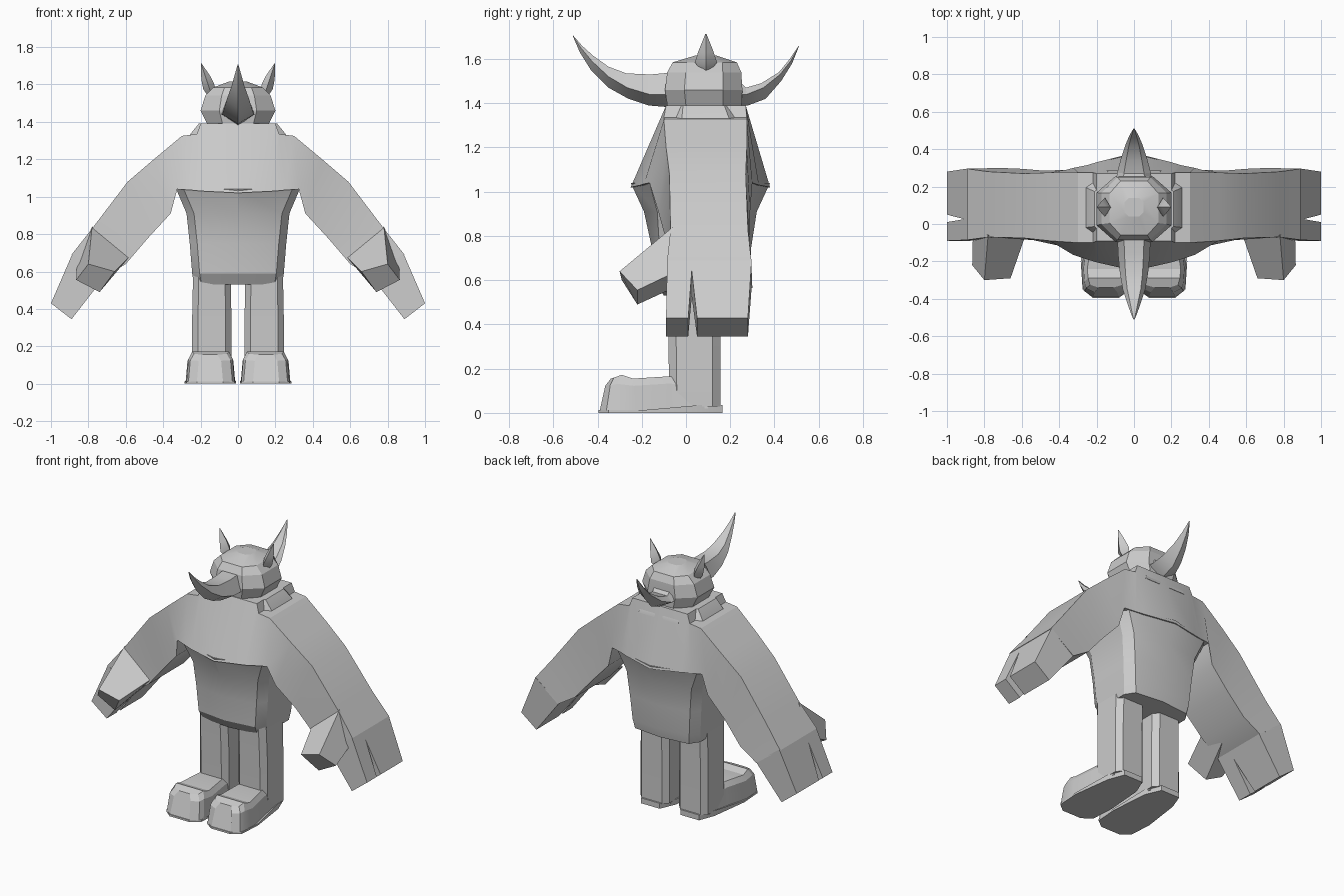
import bpy, bmesh, math

hide = bpy.data.materials.new("grey_hide")
hide.diffuse_color = (0.6, 0.6, 0.6, 1)


def loft(name, rings, mirror=False, open_start=False, angle=25):
    """Skin a list of equal-length point rings, cap the ends, mirror over x if asked."""
    bm = bmesh.new()
    vs = [[bm.verts.new(p) for p in r] for r in rings]
    n = len(rings[0])
    for a, b in zip(vs, vs[1:]):
        for i in range(n):
            j = (i + 1) % n
            bm.faces.new((a[i], a[j], b[j], b[i]))
    if not open_start:
        bm.faces.new(vs[0][::-1])
    bm.faces.new(vs[-1])
    bmesh.ops.remove_doubles(bm, verts=bm.verts, dist=0.0005)
    if mirror:
        geom = bmesh.ops.duplicate(bm, geom=bm.verts[:] + bm.edges[:] + bm.faces[:])["geom"]
        for v in [g for g in geom if isinstance(g, bmesh.types.BMVert)]:
            v.co.x = -v.co.x
        bmesh.ops.remove_doubles(bm, verts=bm.verts, dist=0.0005)
    bmesh.ops.recalc_face_normals(bm, faces=bm.faces)
    me = bpy.data.meshes.new(name)
    bm.to_mesh(me)
    bm.free()
    me.materials.append(hide)
    ob = bpy.data.objects.new(name, me)
    bpy.context.collection.objects.link(ob)
    bpy.context.view_layer.objects.active = ob
    ob.select_set(True)
    bpy.ops.object.shade_smooth_by_angle(angle=math.radians(angle))
    ob.select_set(False)
    return ob


def slab(tx, tz, bx, bz, yft, ybt, yfb, ybb):
    """Four-cornered limb section: upper edge, lower edge and their depths."""
    return [(tx, yft, tz), (tx, ybt, tz), (bx, ybb, bz), (bx, yfb, bz)]


def oct_ring(z, x0, x1, y0, y1, c=0.3):
    """Chamfered rectangle at height z."""
    dx, dy = (x1 - x0) * c / 2, (y1 - y0) * c / 2
    return [(x0 + dx, y0, z), (x1 - dx, y0, z), (x1, y0 + dy, z), (x1, y1 - dy, z),
            (x1 - dx, y1, z), (x0 + dx, y1, z), (x0, y1 - dy, z), (x0, y0 + dy, z)]


# Chest running out into both arms
loft("chest_and_arms", [slab(*s) for s in (
    (0, 1.39, 0, 1.02, -.09, .27, -.25, .38),
    (.20, 1.39, .20, 1.03, -.09, .27, -.205, .33),
    (.22, 1.335, .25, 1.035, -.10, .275, -.19, .315),
    (.30, 1.325, .325, 1.04, -.10, .275, -.165, .30),
    (.45, 1.20, .36, .91, -.09, .275, -.125, .29),
    (.59, 1.08, .48, .78, -.075, .27, -.09, .285),
    (.78, .83, .60, .64, -.07, .28, -.075, .295),
    (.89, .69, .72, .565, -.085, .295, -.08, .30))], mirror=True, open_start=True, angle=30)

# Two finger groups with a slit between them
for name, r0, r1, t0, t1 in (("front_fingers", -.085, .03, -.09, .01),
                             ("rear_fingers", .02, .297, .05, .28)):
    loft(name, [slab(.885, .695, .715, .57, r0, r1, r0, r1),
                slab(1.0, .43, .89, .345, t0, t1, t0, t1)], mirror=True)

# Thumb
loft("thumb", [
    [(.78, -.06, .84), (.58, -.06, .68), (.66, .02, .60), (.86, .0, .66)],
    [(.80, -.30, .64), (.66, -.29, .60), (.74, -.22, .49), (.865, -.22, .555)]], mirror=True)

# Belly and hips
loft("belly", [
    [(0, f, z), (x - .04, fc, z), (x, fc + .06, z), (x, bc - .06, z), (x - .04, bc, z), (0, b, z),
     (-x + .04, bc, z), (-x, bc - .06, z), (-x, fc + .06, z), (-x + .04, fc, z)]
    for z, x, f, fc, bc, b in (
        (1.04, .33, -.25, -.165, .30, .38), (.91, .275, -.19, -.13, .28, .32),
        (.75, .258, -.155, -.12, .27, .295), (.59, .245, -.14, -.115, .26, .285),
        (.53, .235, -.10, -.08, .25, .27))])

# Collar round the neck
loft("collar", [oct_ring(1.315, -.265, .265, -.11, .285, .45),
                oct_ring(1.335, -.255, .255, -.105, .28, .45),
                oct_ring(1.39, -.21, .21, -.09, .25, .45)], angle=15)

# Head
head = loft("head", [
    oct_ring(1.36, -.15, .15, -.08, .25, .5), oct_ring(1.46, -.20, .20, -.095, .255, .5),
    oct_ring(1.54, -.175, .175, -.085, .25, .5), oct_ring(1.585, -.13, .13, -.06, .23, .45),
    oct_ring(1.615, -.05, .05, .04, .14, .45)], angle=15)


# Curved horns: y, underside, ridge height, top, half width
def horn(name, stations):
    loft(name, [[(0, y0, zb), (w, (y0 + y1) / 2, zm), (w * .6, y1, zt),
                 (-w * .6, y1, zt), (-w, (y0 + y1) / 2, zm)]
                for y0, y1, zb, zm, zt, w in stations], angle=30)


horn("front_horn", [(-.05, -.05, 1.38, 1.44, 1.54, .09), (-.17, -.16, 1.39, 1.44, 1.53, .085),
                    (-.26, -.27, 1.42, 1.47, 1.535, .075), (-.35, -.35, 1.47, 1.52, 1.565, .06),
                    (-.43, -.42, 1.55, 1.59, 1.615, .035), (-.48, -.47, 1.63, 1.65, 1.66, .018),
                    (-.51, -.51, 1.70, 1.703, 1.706, .003)])
horn("rear_horn", [(.20, .20, 1.38, 1.44, 1.55, .10), (.28, .27, 1.39, 1.44, 1.47, .09),
                   (.36, .34, 1.42, 1.47, 1.49, .07), (.43, .42, 1.50, 1.53, 1.54, .045),
                   (.48, .465, 1.58, 1.59, 1.595, .025), (.51, .51, 1.655, 1.657, 1.66, .003)])

# Leaf-shaped ears, leaning outwards
loft("ear", [[(x - t, .09, z + t * .4), (x, .09 - w, z), (x + t, .09, z - t * .4), (x, .09 + w, z)]
             for x, z, t, w in ((.14, 1.545, .02, .02), (.155, 1.585, .03, .05),
                                (.172, 1.635, .024, .034), (.197, 1.712, .002, .003))],
     mirror=True, angle=40)

# Legs
loft("leg", [oct_ring(.03, .035, .245, -.075, .155, .3), oct_ring(.35, .035, .245, -.08, .155, .3),
             oct_ring(.60, .04, .24, -.09, .16, .3)], mirror=True)


# Feet: sections from heel to toe, half width, floor and top
def foot_ring(y, yt, x0, x1, z0, z1):
    c = .03
    return [(x0, y, z0), (x1, y, z0), (x1 - .01, (y + yt) / 2, (z0 + z1) / 2 + .04),
            (x1 - c, yt, z1), (x0 + c, yt, z1), (x0 + .01, (y + yt) / 2, (z0 + z1) / 2 + .04)]


loft("foot", [foot_ring(*s) for s in (
    (.10, .05, .04, .24, .02, .15), (-.08, -.08, .03, .255, .02, .165),
    (-.23, -.24, .015, .28, .01, .155), (-.33, -.29, .018, .275, .01, .172),
    (-.36, -.325, .03, .265, .01, .16), (-.39, -.34, .08, .22, .01, .155))],
    mirror=True, angle=20)

# Thin soles
outline = [(.08, -.395), (.22, -.395), (.275, -.35), (.285, -.2), (.25, .06), (.21, .165),
           (.075, .165), (.03, .06), (.01, -.2), (.02, -.35)]
loft("sole", [[(x, y, 0) for x, y in outline],
              [(x, y, .012 if y < -.15 else .035) for x, y in outline]], mirror=True)
